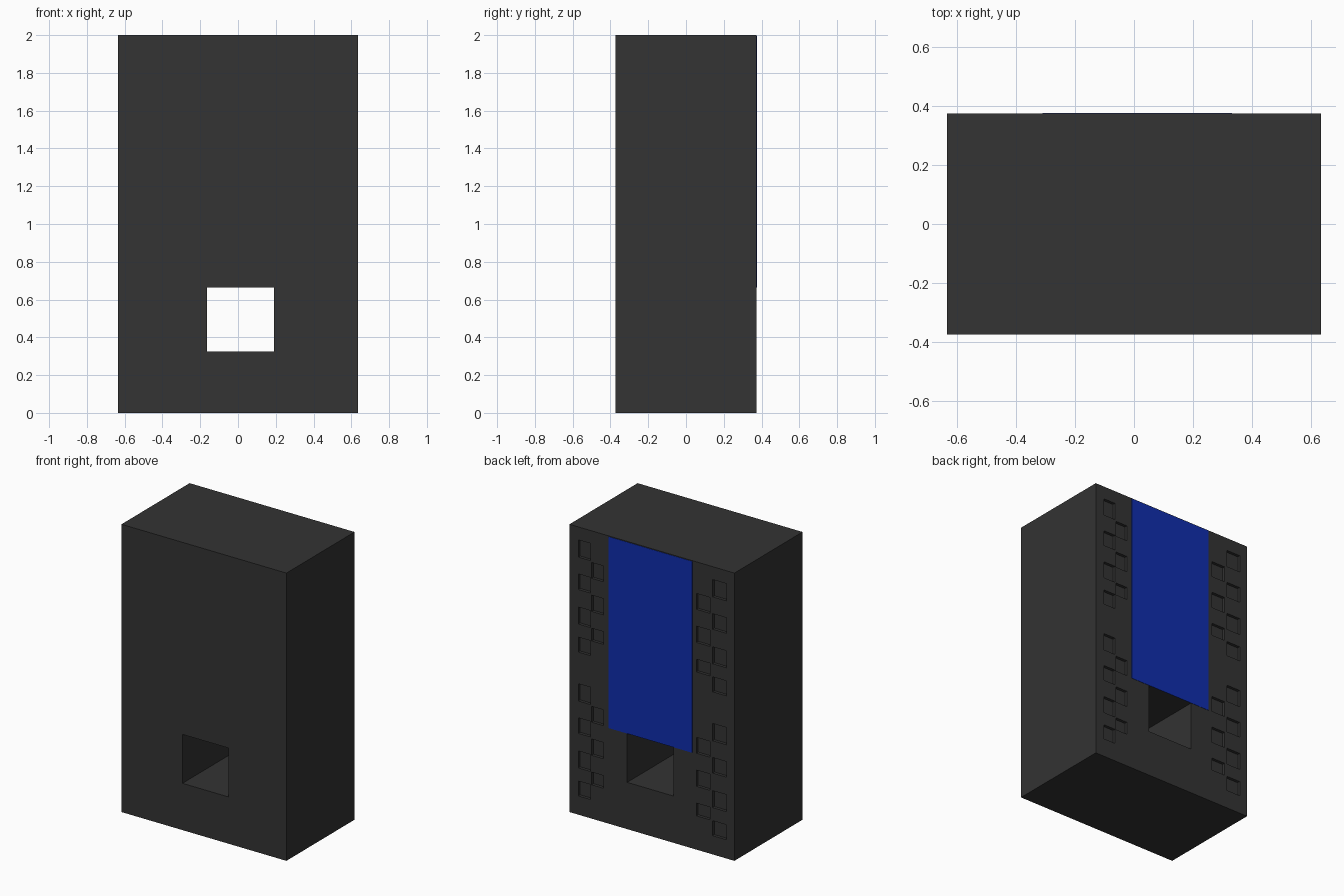
import bpy, bmesh
from mathutils import Matrix, Vector

if "Cube" in bpy.data.objects:
    bpy.data.objects.remove(bpy.data.objects["Cube"])


def material(name, color):
    m = bpy.data.materials.new(name)
    m.diffuse_color = color
    m.use_nodes = True
    m.node_tree.nodes["Principled BSDF"].inputs["Base Color"].default_value = m.diffuse_color
    return m


def boxes_object(name, boxes, mat=None):
    """One mesh made of axis-aligned boxes given as (low corner, high corner)."""
    bm = bmesh.new()
    for lo, hi in boxes:
        lo, hi = Vector(lo), Vector(hi)
        place = Matrix.Translation((lo + hi) / 2) @ Matrix.Diagonal((*(hi - lo), 1))
        bmesh.ops.create_cube(bm, size=1, matrix=place)
    mesh = bpy.data.meshes.new(name)
    bm.to_mesh(mesh)
    bm.free()
    obj = bpy.data.objects.new(name, mesh)
    bpy.context.collection.objects.link(obj)
    if mat:
        mesh.materials.append(mat)
    return obj


W, D, H = 0.634, 0.374, 2.0
RECESS = 0.02
dark = material("dark_grey", (0.033, 0.033, 0.033, 1))
blue = material("blue", (0.005, 0.027, 0.42, 1))

# Body block
body = boxes_object("body", [((-W, -D, 0), (W, D, H))], dark)

# Square window running front to back
cuts = [((-0.165, -1, 0.325), (0.19, 1, 0.665))]

# Checkered recesses beside the panel on the back, repeated in each half
rows = [(1.79, 1.91), (1.67, 1.78), (1.565, 1.673), (1.44, 1.553),
        (1.325, 1.443), (1.235, 1.323), (1.13, 1.234)]
outer = [(0.472, 0.566), (-0.573, -0.466)]
inner = [(0.373, 0.465), (-0.447, -0.342)]
for drop in (0, 1):
    for i, (z0, z1) in enumerate(rows):
        for x0, x1 in (inner if i % 2 else outer):
            cuts.append(((x0, D - RECESS, z0 - drop), (x1, D + 0.1, z1 - drop)))

cutter = boxes_object("cutter", cuts)
cutter.hide_render = True
mod = body.modifiers.new("cut", "BOOLEAN")
mod.operation = "DIFFERENCE"
mod.solver = "EXACT"
mod.object = cutter
bpy.context.view_layer.objects.active = body
bpy.ops.object.modifier_apply(modifier=mod.name)
bpy.data.objects.remove(cutter)

# Blue panel on the back, above the window
boxes_object("back_panel", [((-0.31, D - 0.01, 0.665), (0.333, D + 0.002, 1.995))], blue)
